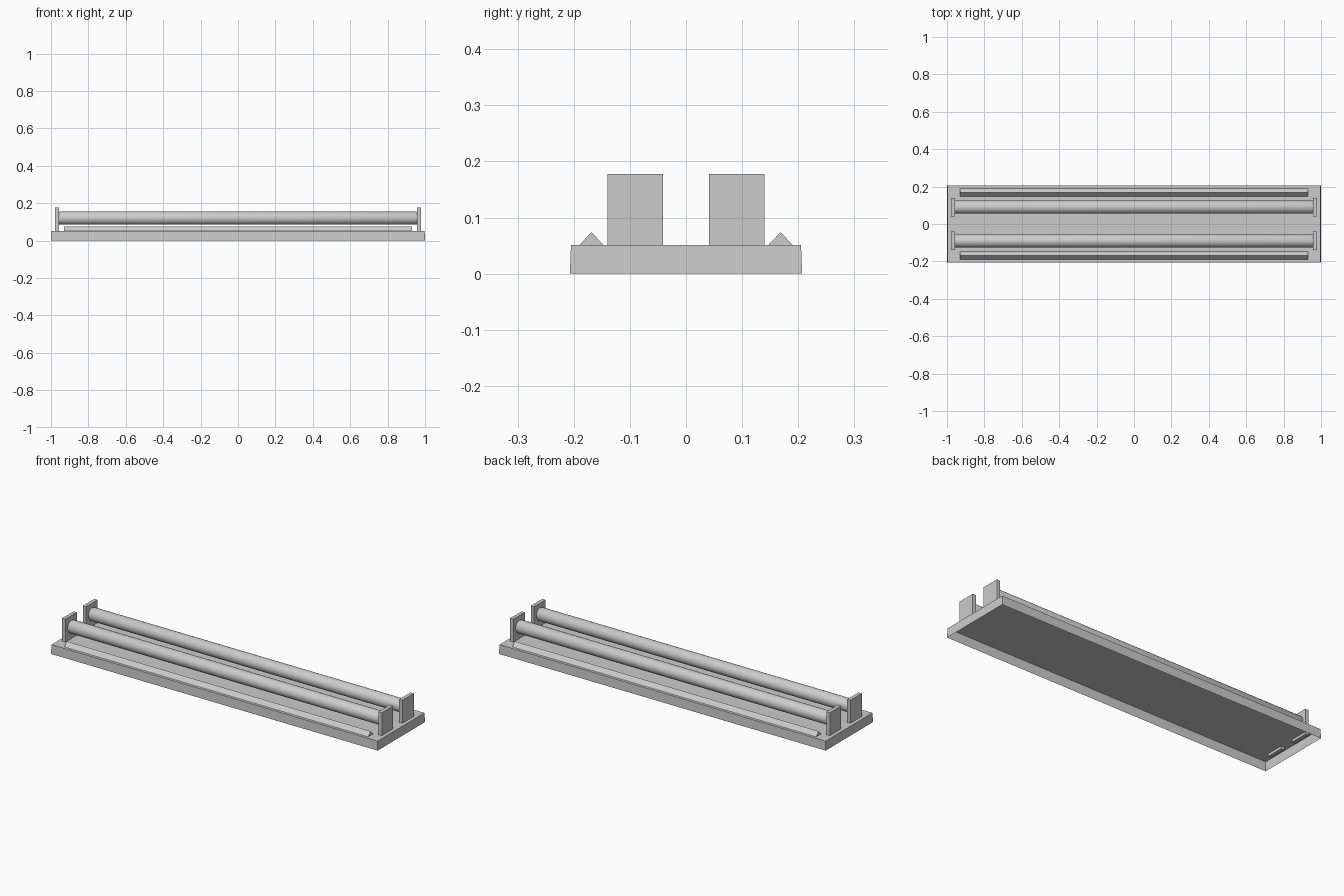
import bpy, bmesh
from math import pi
from mathutils import Matrix

cube = bpy.data.objects.get("Cube")
if cube:
    bpy.data.objects.remove(cube, do_unlink=True)

grey = bpy.data.materials.new("light grey")
grey.use_nodes = True
colour = (0.6, 0.6, 0.6, 1)
grey.diffuse_color = colour
grey.node_tree.nodes["Principled BSDF"].inputs["Base Color"].default_value = colour

DECK = 0.051      # height of the tray's top sheet
TUBE_Y = 0.0905   # distance of each tube from the centre line


def add_object(name, bm):
    bmesh.ops.recalc_face_normals(bm, faces=bm.faces)
    mesh = bpy.data.meshes.new(name)
    bm.to_mesh(mesh)
    bm.free()
    mesh.materials.append(grey)
    obj = bpy.data.objects.new(name, mesh)
    bpy.context.collection.objects.link(obj)
    return obj


def box(name, low, high):
    bm = bmesh.new()
    bmesh.ops.create_cube(bm, size=1)
    for v in bm.verts:
        v.co = [high[i] if v.co[i] > 0 else low[i] for i in range(3)]
    return add_object(name, bm)


def prism(name, profile, half_length):
    """Extrude a (y, z) profile along x."""
    bm = bmesh.new()
    face = bm.faces.new([bm.verts.new((-half_length, y, z)) for y, z in profile])
    ext = bmesh.ops.extrude_face_region(bm, geom=[face])["geom"]
    moved = [e for e in ext if isinstance(e, bmesh.types.BMVert)]
    bmesh.ops.translate(bm, verts=moved, vec=(2 * half_length, 0, 0))
    return add_object(name, bm)


def tube(name, y, z, radius, half_length):
    bm = bmesh.new()
    turn = Matrix.Translation((0, y, z)) @ Matrix.Rotation(pi / 2, 4, "Y")
    bmesh.ops.create_cone(bm, cap_ends=True, segments=32, radius1=radius,
                          radius2=radius, depth=2 * half_length, matrix=turn)
    # narrow rim at both ends
    rims = [e for e in bm.edges if abs(e.verts[0].co.x - e.verts[1].co.x) < 0.001]
    bmesh.ops.bevel(bm, geom=rims, offset=0.006, segments=2, profile=0.5,
                    affect="EDGES")
    obj = add_object(name, bm)
    bpy.ops.object.select_all(action="DESELECT")
    obj.select_set(True)
    bpy.context.view_layer.objects.active = obj
    bpy.ops.object.shade_smooth_by_angle()


# Tray: thin sheet pan, open underneath, with slightly tapered walls
bm = bmesh.new()
bmesh.ops.create_cube(bm, size=1)
for v in bm.verts:
    top = v.co.z > 0
    v.co.x *= 1.996 if top else 2
    v.co.y *= 0.41 if top else 0.414
    v.co.z = DECK if top else 0
bmesh.ops.recalc_face_normals(bm, faces=bm.faces)
floor = [f for f in bm.faces if f.normal.z < -0.9]
bmesh.ops.delete(bm, geom=floor, context="FACES")
add_object("tray", bm)

for side, s in (("front", -1), ("back", 1)):
    # Lamp tube
    tube(side + "_tube", s * TUBE_Y, 0.12, 0.0355, 0.958)
    # Triangular reflector ridge
    prism(side + "_ridge", [(s * 0.147, DECK), (s * 0.19, DECK), (s * 0.1685, 0.074)], 0.93)
    # End holders, pushed through the tray's top sheet
    y0, y1 = sorted((s * 0.041, s * 0.14))
    for end, e in (("right", -1), ("left", 1)):
        x0, x1 = sorted((e * 0.958, e * 0.978))
        box(f"{side}_{end}_holder", (x0, y0, 0.037), (x1, y1, 0.178))
